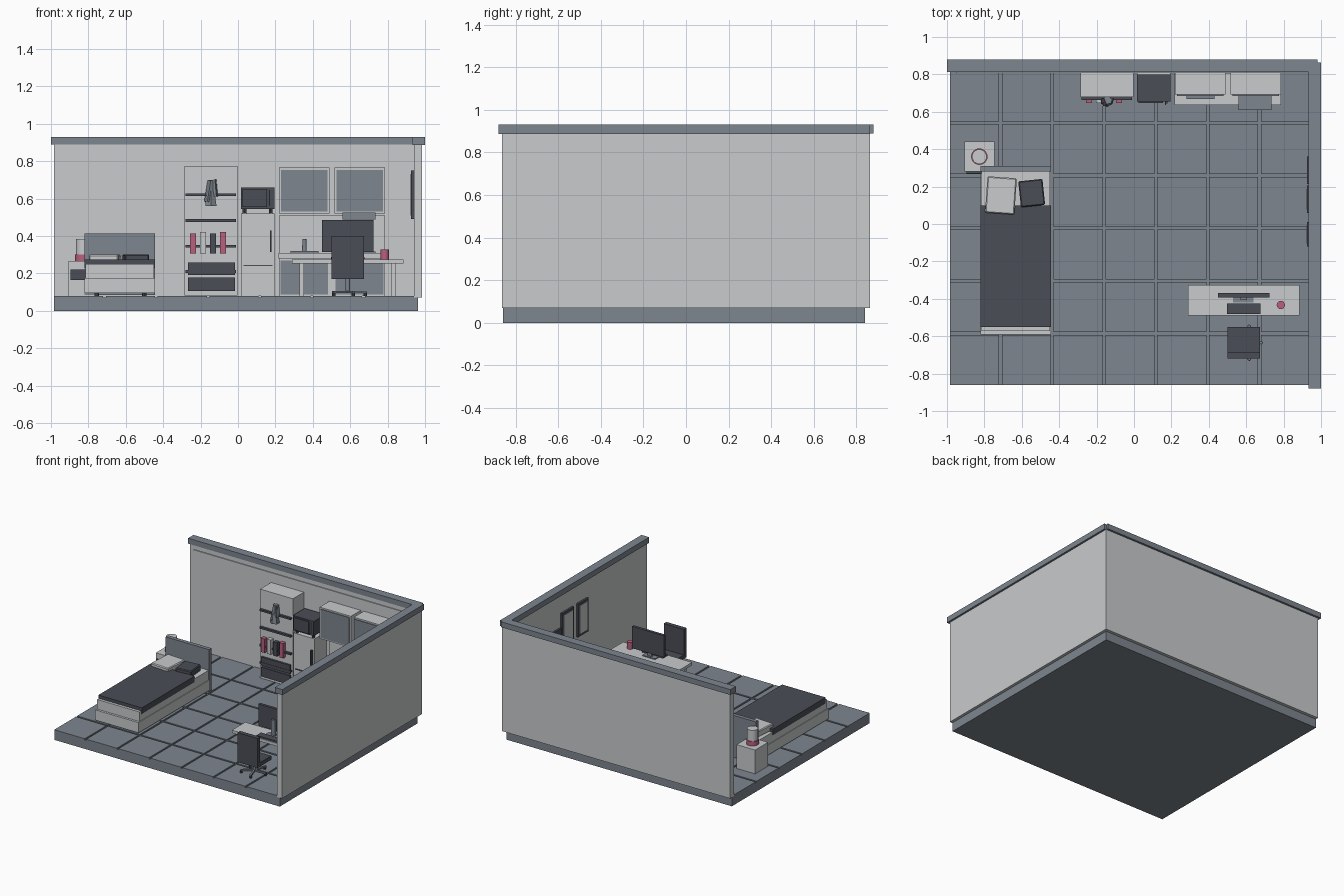
import bpy, bmesh, math
from mathutils import Matrix, Vector

if "Cube" in bpy.data.objects:
    bpy.data.objects.remove(bpy.data.objects["Cube"])


def material(name, rgb):
    m = bpy.data.materials.new(name)
    m.diffuse_color = (*rgb, 1)
    m.use_nodes = True
    m.node_tree.nodes["Principled BSDF"].inputs["Base Color"].default_value = m.diffuse_color
    return m


LIGHT = material("light_grey", (.58, .595, .605))
SLATE = material("slate_blue", (.205, .238, .274))
DARK = material("charcoal", (.069, .074, .095))
PINK = material("rose", (.485, .117, .212))


def finish(name, bm, mat):
    me = bpy.data.meshes.new(name)
    bm.to_mesh(me)
    bm.free()
    me.materials.append(mat)
    ob = bpy.data.objects.new(name, me)
    bpy.context.collection.objects.link(ob)
    return ob


def box(name, mat, x, y, z, rot=0, tilt=0, bevel=0):
    """Box given by its (min, max) range on each axis."""
    bm = bmesh.new()
    bmesh.ops.create_cube(bm, size=1)
    for v in bm.verts:
        v.co = Vector([c * (r[1] - r[0]) for c, r in zip(v.co, (x, y, z))])
    if bevel:
        bmesh.ops.bevel(bm, geom=bm.edges[:], offset=bevel, segments=1, affect='EDGES')
    ob = finish(name, bm, mat)
    ob.location = [sum(r) / 2 for r in (x, y, z)]
    ob.rotation_euler = (0, math.radians(tilt), math.radians(rot))
    return ob


def cyl(name, mat, x, y, z, r, r2=None, sides=24):
    bm = bmesh.new()
    bmesh.ops.create_cone(bm, cap_ends=True, segments=sides, radius1=r,
                          radius2=r if r2 is None else r2, depth=z[1] - z[0])
    for f in bm.faces:
        f.smooth = sides > 8 and len(f.verts) == 4
    ob = finish(name, bm, mat)
    ob.location = (x, y, sum(z) / 2)
    return ob


# Floor slab with separate tiles
box("floor_slab", SLATE, (-.984, .963), (-.86, .84), (0, .07))
NX, NY, GAP = 7, 6, .014
bm = bmesh.new()
wx, wy = (1.925 + GAP) / NX, (1.675 + GAP) / NY
for i in range(NX):
    for j in range(NY):
        c = Vector((-.984 + (i + .5) * wx - GAP / 2, -.86 + (j + .5) * wy - GAP / 2, .0745))
        bmesh.ops.create_cube(bm, size=1, matrix=Matrix.Translation(c) @ Matrix.Diagonal(
            (wx - GAP, wy - GAP, .009, 1)))
finish("floor_tiles", bm, SLATE)

# Walls with top trim
box("back_wall", LIGHT, (-.984, .94), (.815, .864), (.07, .89))
box("right_wall", LIGHT, (.94, .985), (-.864, .864), (.07, .89))
box("back_trim", SLATE, (-1, .98), (.813, .88), (.888, .93))
box("right_trim", SLATE, (.934, 1), (-.88, .864), (.887, .93))
box("picture_rail", LIGHT, (-.95, .938), (.808, .816), (.845, .855))

# Bed
BX = (-.82, -.445)
box("bed_base", LIGHT, BX, (-.59, .28), (.095, .175))
box("mattress", LIGHT, (-.815, -.45), (-.572, .28), (.175, .25))
box("blanket", DARK, BX, (-.55, .10), (.228, .275))
box("headboard", SLATE, BX, (.28, .31), (.085, .412))
box("light_pillow", LIGHT, (-.79, -.633), (.055, .25), (.25, .30), rot=-4, bevel=.006)
box("dark_pillow", DARK, (-.612, -.482), (.095, .235), (.25, .302), rot=6, bevel=.006)
for x in (-.755, -.5):
    for y in (-.55, .24):
        cyl("bed_foot", DARK, x, y, (.075, .096), .012, sides=8)

# Nightstand and lamp
box("nightstand", LIGHT, (-.905, -.745), (.28, .44), (.078, .265))
box("nightstand_drawer", DARK, (-.895, -.755), (.271, .281), (.165, .222))
cyl("lamp_base", PINK, -.827, .36, (.265, .30), .044)
cyl("lamp_shade", LIGHT, -.827, .36, (.30, .385), .039)

# Bookcase with shelves, drawers, books and ornament
box("bookcase", LIGHT, (-.285, -.002), (.68, .815), (.082, .775))
for z in (.21, .345, .483, .62):
    box("shelf", DARK, (-.28, -.012), (.662, .682), (z - .007, z + .007))
for z in ((.105, .177), (.19, .257)):
    box("bookcase_drawer", DARK, (-.268, -.017), (.664, .682), z)
for x, w, h, mat in ((-.257, .033, .413, PINK), (-.203, .032, .42, LIGHT),
                     (-.15, .032, .412, DARK), (-.097, .033, .42, PINK)):
    box("book", mat, (x, x + w), (.648, .68), (.305, h))
cyl("ornament_base", SLATE, -.145, .66, (.56, .64), .035, .022, 6)
box("ornament_body", SLATE, (-.165, -.13), (.64, .68), (.58, .695), rot=25, tilt=10)
box("ornament_top", SLATE, (-.147, -.115), (.645, .675), (.61, .70), rot=-15, tilt=-5)

# Fridge and microwave
box("fridge", LIGHT, (.015, .195), (.665, .815), (.08, .52))
box("fridge_seam", DARK, (.03, .185), (.66, .666), (.239, .246))
box("fridge_handle", DARK, (.17, .18), (.645, .666), (.315, .43))
box("microwave", DARK, (.015, .195), (.655, .80), (.545, .66))
box("microwave_door", DARK, (.025, .155), (.646, .656), (.555, .65))
box("microwave_handle", SLATE, (.165, .172), (.637, .656), (.56, .645))
for x in (.035, .175):
    for y in (.68, .78):
        cyl("microwave_foot", DARK, x, y, (.52, .546), .01, sides=8)

# Kitchen units
box("lower_cabinet", LIGHT, (.22, .785), (.655, .815), (.08, .28))
box("countertop", LIGHT, (.217, .785), (.635, .815), (.28, .31))
box("backsplash", LIGHT, (.22, .785), (.805, .816), (.31, .51))
for x in (.22, .515):
    box("upper_cabinet", LIGHT, (x, x + .27), (.692, .815), (.52, .765))
    box("upper_door", SLATE, (x + .011, x + .259), (.685, .693), (.532, .754))
    box("lower_door", SLATE, (x + .006, x + .262), (.648, .656), (.088, .268))
box("range_hood", SLATE, (.56, .735), (.61, .80), (.487, .525))
box("stove", SLATE, (.56, .735), (.665, .79), (.31, .318))
box("sink", SLATE, (.28, .43), (.667, .78), (.31, .32))
cyl("faucet", SLATE, .355, .73, (.31, .385), .013, .01, 12)

# Frames and small shelf on the right wall
for y in ((.06, .205), (-.12, .01)):
    box("picture_frame", DARK, (.925, .941), y, (.49, .75))
    box("picture", LIGHT, (.922, .926), (y[0] + .017, y[1] - .017), (.51, .73))
box("wall_shelf", DARK, (.925, .941), (.215, .36), (.58, .64))

# Desk with monitor, keyboard and mug
box("desk_top", LIGHT, (.29, .885), (-.49, -.325), (.253, .275))
for x in (.33, .82):
    for y in (-.475, -.36):
        box("desk_leg", LIGHT, (x, x + .022), (y, y + .022), (.079, .254))
box("monitor", DARK, (.45, .725), (-.392, -.37), (.315, .485))
box("monitor_neck", SLATE, (.57, .605), (-.405, -.39), (.275, .40))
box("monitor_foot", SLATE, (.53, .64), (-.42, -.375), (.275, .282))
box("keyboard", DARK, (.497, .677), (-.482, -.425), (.275, .287))
cyl("mug", PINK, .785, -.433, (.275, .328), .022)

# Office chair with five-legged base
CX, CY = .587, -.635
box("chair_seat", DARK, (.5, .673), (-.72, -.55), (.17, .20))
box("chair_back", DARK, (.5, .673), (-.72, -.687), (.17, .40))
cyl("chair_post", SLATE, CX, CY, (.095, .172), .012, sides=12)
for i in range(5):
    a = math.radians(72 * i)
    leg = box("chair_leg", SLATE, (-.05, .05), (-.007, .007), (.095, .106), rot=72 * i)
    leg.location.x, leg.location.y = CX + .05 * math.cos(a), CY + .05 * math.sin(a)
    cyl("chair_wheel", DARK, CX + .093 * math.cos(a), CY + .093 * math.sin(a),
        (.079, .097), .009, sides=8)
